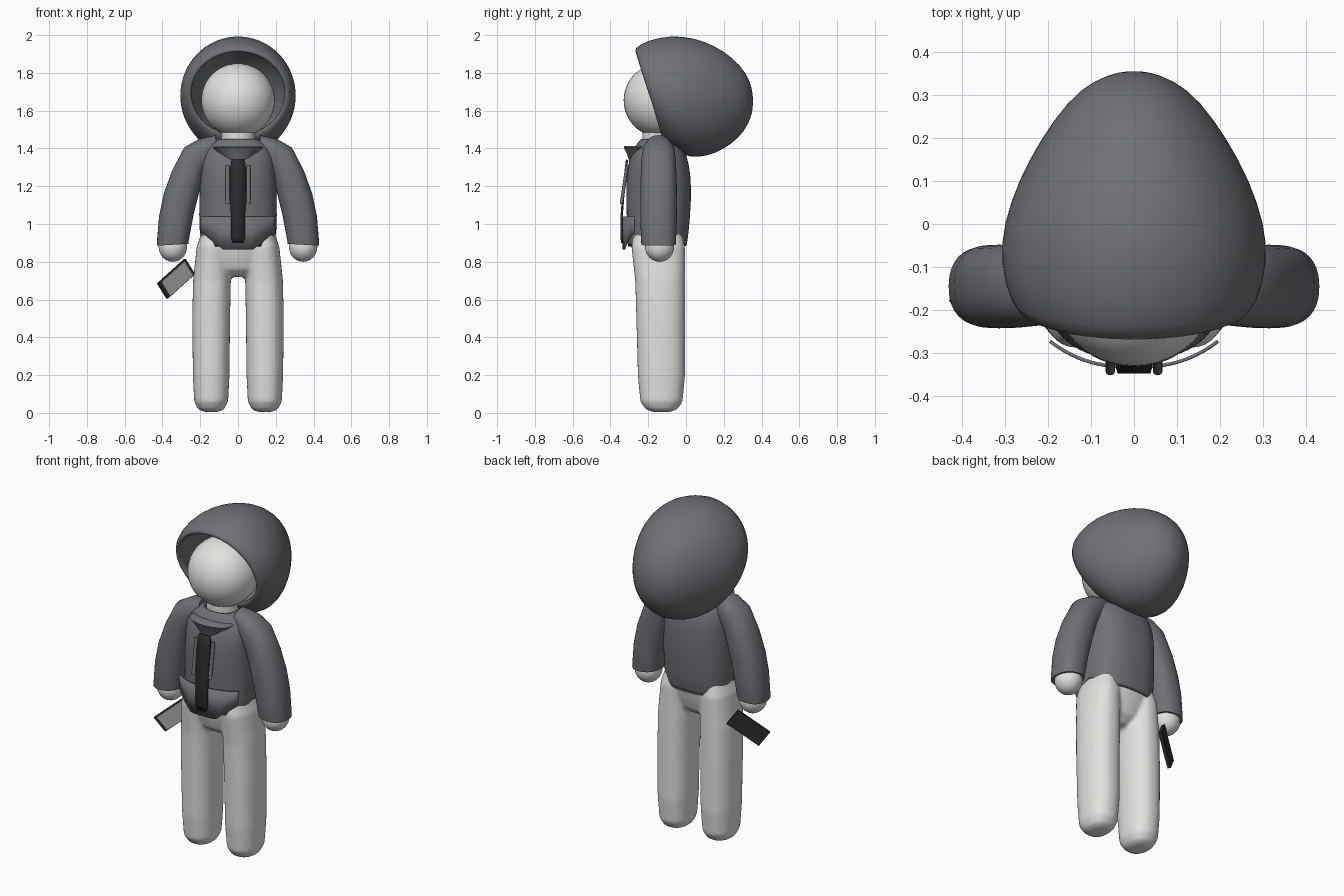
import bpy, bmesh, math
from mathutils import Vector, Matrix

cube = bpy.data.objects.get("Cube")
if cube:
    bpy.data.objects.remove(cube)


def material(name, rgb):
    m = bpy.data.materials.new(name)
    m.use_nodes = True
    m.diffuse_color = (*rgb, 1)
    bsdf = m.node_tree.nodes["Principled BSDF"]
    bsdf.inputs["Base Color"].default_value = (*rgb, 1)
    bsdf.inputs["Roughness"].default_value = 0.7
    return m


SKIN = material("pale skin", (0.76, 0.76, 0.74))
CLOTH = material("slate cloth", (0.16, 0.165, 0.18))
BLACK = material("soft black", (0.025, 0.025, 0.026))
GLASS = material("grey glass", (0.42, 0.42, 0.41))
CY = -0.145  # depth of the body's middle


def finish(name, bm, mat, smooth=True):
    bmesh.ops.recalc_face_normals(bm, faces=bm.faces)
    mesh = bpy.data.meshes.new(name)
    bm.to_mesh(mesh)
    bm.free()
    mesh.materials.append(mat)
    ob = bpy.data.objects.new(name, mesh)
    bpy.context.collection.objects.link(ob)
    if smooth:
        bpy.ops.object.select_all(action="DESELECT")
        ob.select_set(True)
        bpy.context.view_layer.objects.active = ob
        bpy.ops.object.shade_smooth_by_angle(angle=math.radians(60))
    return ob


def ring(c, u, v, power=2.0, n=40):
    """Superellipse around c with half axes u and v."""
    pts = []
    for i in range(n):
        t = 2 * math.pi * i / n
        a, b = math.cos(t), math.sin(t)
        k = (abs(a) ** power + abs(b) ** power) ** (-1 / power)
        pts.append(Vector(c) + k * (a * Vector(u) + b * Vector(v)))
    return pts


def flat_ring(x, y, z, rx, ry, power=2.0):
    return ring((x, y, z), (rx, 0, 0), (0, ry, 0), power)


def loft(bm, rings, start=True, end=True):
    rows = [[bm.verts.new(p) for p in r] for r in rings]
    n = len(rows[0])
    for a, b in zip(rows, rows[1:]):
        for i in range(n):
            j = (i + 1) % n
            bm.faces.new((a[i], a[j], b[j], b[i]))
    if start:
        bm.faces.new(rows[0])
    if end:
        bm.faces.new(rows[-1])


def sheet(bm, rows):
    grid = [[bm.verts.new(p) for p in r] for r in rows]
    for a, b in zip(grid, grid[1:]):
        for i in range(len(a) - 1):
            bm.faces.new((a[i], a[i + 1], b[i + 1], b[i]))


def solidify(ob, t, offset):
    m = ob.modifiers.new("thickness", "SOLIDIFY")
    m.thickness, m.offset = t, offset


def subdivide(ob):
    m = ob.modifiers.new("round", "SUBSURF")
    m.levels = m.render_levels = 1


def ball(name, c, size, mat):
    bm = bmesh.new()
    bmesh.ops.create_uvsphere(bm, u_segments=40, v_segments=24, radius=1,
                              matrix=Matrix.Translation(c) @ Matrix.Diagonal((*size, 1)))
    return finish(name, bm, mat)


# Head and neck
ball("head", (0, -0.135, 1.655), (0.195, 0.195, 0.195), SKIN)
bm = bmesh.new()
loft(bm, [flat_ring(0, CY, z, 0.088, 0.085) for z in (1.35, 1.43, 1.5)])
finish("neck", bm, SKIN)

# Legs blended into the hips
bm = bmesh.new()
leg = [(0.005, 0.04, 0.05, -0.13), (0.02, 0.07, 0.085, -0.13), (0.06, 0.09, 0.112, -0.13),
       (0.2, 0.097, 0.125, -0.13), (0.5, 0.1, 0.129, -0.134), (0.7, 0.1, 0.132, -0.137),
       (0.88, 0.088, 0.142, -0.147), (0.97, 0.06, 0.12, -0.15)]
for s in (-1, 1):
    loft(bm, [flat_ring(s * (0.142 - 0.04 * max(0, z - 0.6)), y, z, rx, ry, 2.3)
              for z, rx, ry, y in leg])
hips = [(0.72, 0.05, 0.06), (0.76, 0.13, 0.105), (0.82, 0.18, 0.125),
        (0.9, 0.2, 0.145), (1.0, 0.195, 0.15)]
loft(bm, [flat_ring(0, -0.149, z, rx, ry, 2.3) for z, rx, ry in hips])
legs = finish("legs", bm, SKIN)
m = legs.modifiers.new("blend", "REMESH")
m.mode, m.voxel_size, m.use_smooth_shade = "VOXEL", 0.01, True
m = legs.modifiers.new("soften", "SMOOTH")
m.factor, m.iterations = 0.5, 10

# Jacket body with a hem that rises at the sides
bm = bmesh.new()
hem = [Vector((p.x, p.y, 0.95 - 0.075 * min(1, 1.4 * abs(p.y - CY) / 0.16)))
       for p in flat_ring(0, CY - 0.008, 0.9, 0.203, 0.158, 2.5)]
trunk = [(1.04, 0.207, 0.168), (1.2, 0.202, 0.174), (1.31, 0.2, 0.163),
         (1.38, 0.19, 0.142), (1.43, 0.145, 0.112), (1.455, 0.095, 0.09)]
loft(bm, [hem] + [flat_ring(0, CY, z, rx, ry, 2.5) for z, rx, ry in trunk], False, False)
jacket = finish("jacket", bm, CLOTH)
solidify(jacket, 0.01, -1)
subdivide(jacket)

# Sleeves (inner and outer seam points, half depth) and hands
sleeve = [((0.11, 1.38), (0.12, 1.47), 0.06), ((0.15, 1.32), (0.21, 1.448), 0.085),
          ((0.185, 1.25), (0.285, 1.405), 0.092), ((0.21, 1.15), (0.35, 1.28), 0.096),
          ((0.235, 1.05), (0.393, 1.16), 0.097), ((0.25, 0.97), (0.418, 1.04), 0.096),
          ((0.262, 0.905), (0.43, 0.895), 0.092), ((0.263, 0.895), (0.43, 0.885), 0.09)]
for s, side in ((-1, "right"), (1, "left")):
    bm = bmesh.new()
    rings = []
    for (xi, zi), (xo, zo), d in sleeve:
        rings.append(ring((s * (xi + xo) / 2, CY, (zi + zo) / 2),
                          (s * (xo - xi) / 2, 0, (zo - zi) / 2), (0, d, 0), 2.3))
    loft(bm, rings)
    finish(side + "_sleeve", bm, CLOTH)
    ball(side + "_hand", (s * 0.345, -0.14, 0.88), (0.075, 0.077, 0.08), SKIN)

# Hood (top and bottom points, half width), open at the tilted rim
sections = [((-0.28, 1.93), (-0.14, 1.46), 0.268), ((-0.2, 1.975), (-0.08, 1.4), 0.303),
            ((-0.08, 2.0), (-0.01, 1.36), 0.312), ((0.04, 1.987), (0.06, 1.35), 0.289),
            ((0.15, 1.947), (0.15, 1.37), 0.245), ((0.25, 1.88), (0.24, 1.42), 0.185),
            ((0.32, 1.8), (0.31, 1.49), 0.125), ((0.35, 1.72), (0.343, 1.56), 0.06),
            ((0.355, 1.66), (0.354, 1.61), 0.02)]
bm = bmesh.new()
rings = []
for (yt, zt), (yb, zb), w in sections:
    rings.append(ring((0, (yt + yb) / 2, (zt + zb) / 2), (w, 0, 0),
                      (0, (yt - yb) / 2, (zt - zb) / 2)))
loft(bm, rings, False, True)
hood = finish("hood", bm, CLOTH)
solidify(hood, 0.035, -1)
subdivide(hood)

# Flared collar flap
bm = bmesh.new()
loft(bm, [flat_ring(0, -0.26, 1.33, 0.06, 0.04), flat_ring(0, -0.252, 1.37, 0.095, 0.06),
          flat_ring(0, -0.25, 1.405, 0.135, 0.08), flat_ring(0, -0.25, 1.412, 0.125, 0.075)])
finish("collar", bm, CLOTH)

# Curved front hem panel
bm = bmesh.new()
rows = []
for k in range(25):
    x = -0.195 + 0.39 * k / 24
    y = -0.332 + 0.06 * abs(x / 0.195) ** 2.5
    t = min(1, max(0, (abs(x) - 0.08) / 0.11))
    rows.append([(x, y, 0.865 + 0.09 * t), (x, y, 1.04)])
sheet(bm, rows)
solidify(finish("hem_panel", bm, CLOTH), 0.008, 0)

# Front zip strip
bm = bmesh.new()
zip_line = [(1.34, -0.312, 0.034), (1.28, -0.32, 0.042), (1.2, -0.328, 0.042),
            (1.04, -0.341, 0.038), (0.93, -0.341, 0.038), (0.9, -0.338, 0.028)]
sheet(bm, [[(-w, y, z), (w, y, z)] for z, y, w in zip_line])
solidify(finish("zip_strip", bm, BLACK), 0.012, 0)

# Hanging drawstrings
for s, side in ((-1, "right"), (1, "left")):
    bm = bmesh.new()
    loft(bm, [ring((s * 0.055, y, z), (0.011, 0, 0), (0, 0.009, 0), n=12)
              for z, y in ((1.105, -0.342), (1.31, -0.312))])
    finish(side + "_drawstring", bm, CLOTH)


# Handheld phone with a raised screen plate
along = Vector((0.145, 0.096, 0.13)).normalized()
normal = Vector((0.55, -0.83, 0)).normalized()
normal = (normal - along * normal.dot(along)).normalized()
across = normal.cross(along)
frame = Matrix((along, across, normal)).transposed().to_4x4()


def slab(name, size, lift, mat):
    bm = bmesh.new()
    place = Matrix.Translation(Vector((-0.328, -0.12, 0.71)) + normal * lift)
    bmesh.ops.create_cube(bm, size=1, matrix=place @ frame @ Matrix.Diagonal((*size, 1)))
    return finish(name, bm, mat, False)


slab("phone_body", (0.215, 0.1, 0.018), 0, BLACK)
slab("phone_screen", (0.182, 0.092, 0.004), 0.0095, GLASS)
